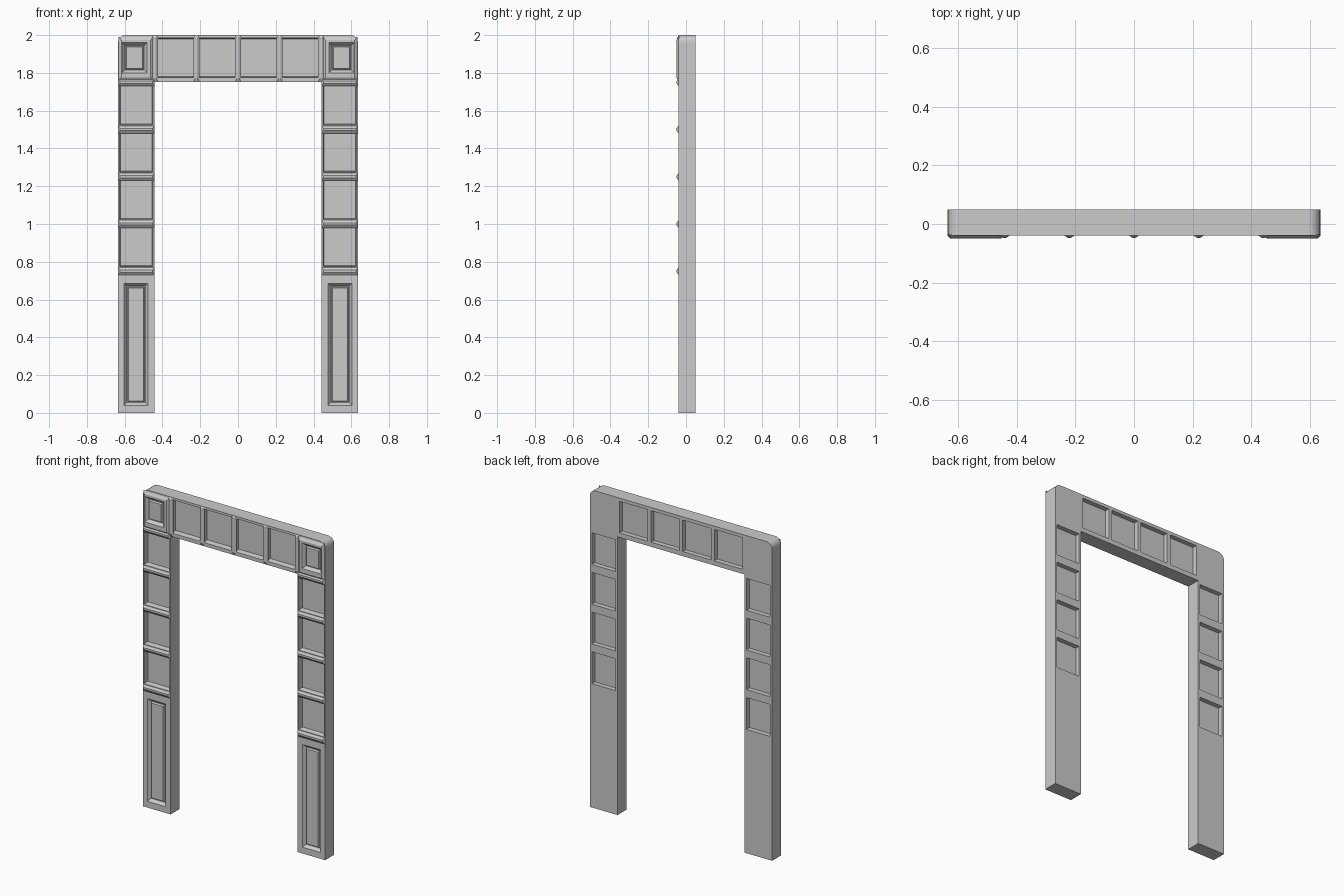
import bpy, bmesh, math

if "Cube" in bpy.data.objects:
    bpy.data.objects.remove(bpy.data.objects["Cube"])

FRONT, BACK = -0.04, 0.05
W, LEG_IN, HEAD_Z, R = 0.635, 0.442, 1.752, 0.04
LEG_X = (W + LEG_IN) / 2
HEAD_MID = 1.88


def loft(bm, cx, cz, rings):
    """Closed stack of rectangles (half width, half height, y)."""
    loops = [[bm.verts.new((cx + sx * w, y, cz + sz * h))
              for sx, sz in ((-1, -1), (1, -1), (1, 1), (-1, 1))]
             for w, h, y in rings]
    faces = [bm.faces.new(loops[0]), bm.faces.new(loops[-1])]
    for a, b in zip(loops, loops[1:]):
        for i in range(4):
            j = (i + 1) % 4
            faces.append(bm.faces.new((a[i], a[j], b[j], b[i])))
    bmesh.ops.recalc_face_normals(bm, faces=faces)


def finish(bm, name):
    bmesh.ops.recalc_face_normals(bm, faces=bm.faces[:])
    mesh = bpy.data.meshes.new(name)
    bm.to_mesh(mesh)
    bm.free()
    ob = bpy.data.objects.new(name, mesh)
    bpy.context.collection.objects.link(ob)
    return ob


def cut(ob, cutter):
    mod = ob.modifiers.new("cut", 'BOOLEAN')
    mod.operation, mod.solver, mod.object = 'DIFFERENCE', 'EXACT', cutter
    bpy.context.view_layer.objects.active = ob
    bpy.ops.object.modifier_apply(modifier=mod.name)


# Door frame: arch outline with rounded top corners
half = [(LEG_IN, HEAD_Z), (LEG_IN, 0), (W, 0)]
for i in range(6):
    a = math.radians(18 * i)
    half.append((W - R + R * math.cos(a), 2 - R + R * math.sin(a)))
outline = half + [(-x, z) for x, z in reversed(half)]
bm = bmesh.new()
face = bm.faces.new([bm.verts.new((x, FRONT, z)) for x, z in outline])
ext = bmesh.ops.extrude_face_region(bm, geom=[face])
bmesh.ops.translate(bm, vec=(0, BACK - FRONT, 0),
                    verts=[v for v in ext["geom"] if isinstance(v, bmesh.types.BMVert)])
frame = finish(bm, "door_frame")

# Window cells: four per leg, four along the header
cells = [(s * LEG_X, 0.88 + 0.25 * i, 0.083, 0.1) for s in (-1, 1) for i in range(4)]
cells += [(-0.33 + 0.22 * i, HEAD_MID, 0.098, 0.099) for i in range(4)]

# Recess cutters: windows on both faces, moulded panels on the front
bm = bmesh.new()
for x, z, w, h in cells:
    loft(bm, x, z, [(w + 0.005, h + 0.006, -0.07), (w + 0.005, h + 0.006, FRONT), (w, h, -0.01)])
    loft(bm, x, z, [(w, h, 0.07), (w, h, 0.02)])
for s in (-1, 1):
    for x, z, w, h, top in ((s * 0.54, 0.363, 0.064, 0.323, FRONT),
                            (s * 0.548, HEAD_MID, 0.066, 0.08, -0.05)):
        loft(bm, x, z, [(w, h, -0.07), (w, h, top),
                        (w - 0.015, h - 0.015, top + 0.018),
                        (w - 0.019, h - 0.019, top + 0.018),
                        (w - 0.024, h - 0.024, top + 0.008)])
cutter = finish(bm, "recess_cutter")
cutter.hide_render = True

# Raised corner plates
bm = bmesh.new()
for s in (-1, 1):
    loft(bm, s * 0.54, 1.875, [(0.092, 0.115, -0.035), (0.092, 0.115, FRONT), (0.078, 0.1, -0.05)])
plates = finish(bm, "corner_plates")
cut(frame, cutter)
cut(plates, cutter)
bpy.data.objects.remove(cutter)

# Dividing ridges between cells
bm = bmesh.new()
for s in (-1, 1):
    for i in range(5):
        loft(bm, s * LEG_X, 0.75 + 0.25 * i,
             [(0.096, 0.02, -0.035), (0.096, 0.02, FRONT), (0.086, 0.006, -0.05)])
for i in range(5):
    loft(bm, -0.44 + 0.22 * i, 1.876,
         [(0.016, 0.122, -0.035), (0.016, 0.122, FRONT), (0.004, 0.105, -0.048)])
finish(bm, "divider_ridges")
